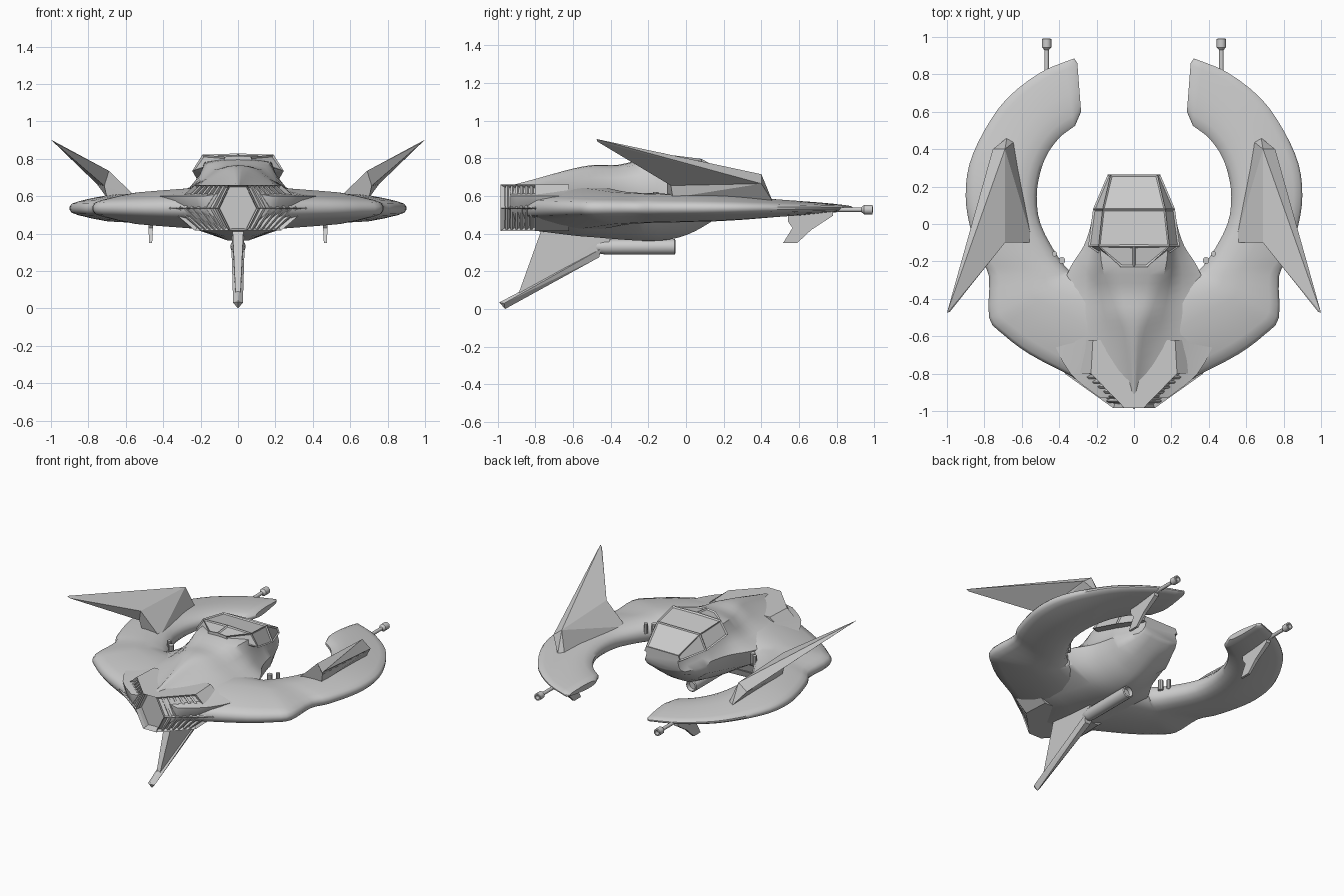
import bpy, bmesh, math
from mathutils import Vector as V

if "Cube" in bpy.data.objects:
    bpy.data.objects.remove(bpy.data.objects["Cube"])


def finish(name, bm, mirror=False, smooth=None):
    bmesh.ops.recalc_face_normals(bm, faces=bm.faces[:])
    me = bpy.data.meshes.new(name)
    bm.to_mesh(me)
    bm.free()
    ob = bpy.data.objects.new(name, me)
    bpy.context.collection.objects.link(ob)
    if smooth:
        me.shade_smooth()
        me.set_sharp_from_angle(angle=math.radians(smooth))
    if mirror:
        ob.modifiers.new("Mirror", 'MIRROR')
    return ob


def loft(rings):
    """Skin closed rings of equal length and cap both ends."""
    bm = bmesh.new()
    vs = [[bm.verts.new(p) for p in r] for r in rings]
    n = len(vs[0])
    for a, b in zip(vs, vs[1:]):
        for i in range(n):
            j = (i + 1) % n
            bm.faces.new((a[i], a[j], b[j], b[i]))
    bm.faces.new(vs[0])
    bm.faces.new(vs[-1])
    bmesh.ops.recalc_face_normals(bm, faces=bm.faces[:])
    return bm


def hull(bm, pts):
    vs = [bm.verts.new(p) for p in pts]
    res = bmesh.ops.convex_hull(bm, input=vs)
    bmesh.ops.delete(bm, geom=[v for v in res["geom_interior"] if isinstance(v, bmesh.types.BMVert)],
                     context='VERTS')


def resample(rows, k):
    """Catmull-Rom between parameter rows."""
    out = []
    for i in range(len(rows) - 1):
        p = [rows[max(0, min(len(rows) - 1, i + d))] for d in (-1, 0, 1, 2)]
        for s in range(k):
            t = s / k
            out.append([b + .5 * t * (c - a + t * (2*a - 5*b + 4*c - d + t * (3*(b - c) + d - a)))
                        for a, b, c, d in zip(*p)])
    return out + [rows[-1]]


def turned(name, x, z, profile, mirror, n=12):
    """Round part along y from (y, radius) pairs."""
    rings = [[(x + r * math.cos(i * math.tau / n), y, z + r * math.sin(i * math.tau / n))
              for i in range(n)] for y, r in profile]
    return finish(name, loft(rings), mirror, 35)


def mirrored_ring(half, y):
    """Half section from top centre to bottom centre -> whole ring."""
    return [(x, y, z) for x, z in half] + [(-x, y, z) for x, z in half[-2:0:-1]]


# Pincer arms: inner xy, outer xy, half thickness
arm = [(0, -.5, .2, -.88, .115), (.05, -.36, .36, -.80, .115), (.15, -.28, .56, -.695, .105),
       (.25, -.26, .70, -.59, .095), (.32, -.25, .775, -.5, .088), (.345, -.25, .775, -.28, .082),
       (.41, -.17, .83, -.17, .078), (.50, 0, .88, 0, .074), (.52, .15, .90, .15, .07),
       (.50, .28, .88, .32, .062), (.46, .38, .80, .5, .052), (.40, .46, .68, .67, .043),
       (.35, .5, .5, .81, .036), (.315, .525, .32, .885, .032)]
lens = [(0, .25), (.05, .62), (.16, .88), (.32, 1), (.5, .95), (.7, .75), (.88, .52), (.97, .35), (1, .12)]
lens += [(t, -h) for t, h in lens[::-1]]
rings = [[(ix + (ox - ix) * t, iy + (oy - iy) * t, .535 + h * th) for t, h in lens]
         for ix, iy, ox, oy, th in resample(arm, 3)]
rings.append([(.283 + .02 * t, .60 + .26 * t, .535 + h * .02) for t, h in lens])
finish("pincer_arm", loft(rings), True, 40)

# Central hull: y, roof half width, roof z, flank half width, belly z
body = [(-.93, .02, .655, .18, .425), (-.8, .03, .69, .34, .415), (-.6, .05, .745, .44, .39),
        (-.48, .09, .765, .43, .38), (-.36, .13, .765, .39, .37), (-.23, .17, .795, .34, .362),
        (-.12, .18, .80, .27, .365), (-.02, .17, .785, .235, .385), (.08, .155, .765, .213, .43),
        (.2, .13, .715, .165, .51), (.265, .12, .685, .135, .58)]
rings = []
for y, a, zt, b, zb in resample(body, 3):
    zm = min(.6, zt - .04) if y < .08 else max(.58, zb + .03)
    mix = lambda t, u: (a + (b - a) * t, zt + (zm - zt) * u)
    half = [(0, zt), (a * .5, zt - .004), (a, zt - .02), mix(.2, .42), mix(.5, .75), mix(1, 1),
            (b * .92, zm + (zb - zm) * .45), (b * .5, zm + (zb - zm) * .82), (b * .16, zb), (0, zb)]
    rings.append(mirrored_ring(half, y))
finish("hull", loft(rings), smooth=45)

# Framed canopy: y, roof half width, roof z, sill half width, sill z
rings = [mirrored_ring([(0, zt + .006), (a, zt), (b, zs), (0, zs - .03)], y) for y, a, zt, b, zs in
         [(-.23, .07, .81, .075, .79), (-.12, .19, .822, .245, .735), (.08, .168, .797, .219, .69),
          (.265, .125, .70, .14, .665)]]
bm = loft(rings)
bmesh.ops.dissolve_limit(bm, angle_limit=.09, verts=bm.verts[:], edges=bm.edges[:])
panes = [f for f in bm.faces if f.normal.z > .1 and f.calc_area() > .004]
bmesh.ops.inset_individual(bm, faces=panes, thickness=.012, depth=-.008)
finish("canopy", bm)

# Exhaust block with recessed vent panels
rings = [mirrored_ring([(0, .66), (t, .66), (m, .535), (t, .415), (0, .415)], y)
         for t, m, y in [(.05, .11, -.985), (.23, .37, -.80), (.22, .38, -.62)]]
bm = loft(rings)
vents = [f for f in bm.faces if len(f.verts) == 4 and abs(f.normal.x) > .2
         and f.calc_center_median().y < -.8]
mouth = [f for f in bm.faces if f.normal.y < -.99]
bmesh.ops.inset_individual(bm, faces=vents, thickness=.01, depth=-.02)
bmesh.ops.inset_individual(bm, faces=mouth, thickness=.012, depth=-.05)
finish("exhaust_block", bm)

# Vent slats
bm = bmesh.new()
for z in (.655, .42):
    e0, e1 = V((.055, -.98, z)), V((.23, -.80, z))
    m0, m1 = V((.11, -.98, .535)), V((.365, -.80, .535))
    nrm = (e1 - e0).cross(m0 - e0).normalized()
    if nrm.x < 0:
        nrm = -nrm
    for k in range(6):
        pts = []
        for t in ((k + .8) / 7, (k + 1.2) / 7):
            for p in (e0.lerp(e1, t), m0.lerp(m1, t)):
                pts += [p - nrm * .004, p - nrm * .025]
        hull(bm, pts)
finish("vent_slats", bm, True)

# Upper fins: swept blade on a wedge root
A, B, C, D = (.69, -.1, .735), (.69, .4, .715), (.755, .4, .665), (.715, -.08, .655)
bm = bmesh.new()
hull(bm, [A, B, C, D, (1, -.475, .902), (.985, -.47, .888)])
finish("upper_fin", bm, True)
bm = bmesh.new()
hull(bm, [A, B, C, D, (.54, -.1, .59), (.70, -.07, .59), (.64, .44, .57), (.68, .46, .57)])
finish("upper_fin_root", bm, True)

# Ventral fin: thin web with a thicker trailing spar
bm = bmesh.new()
hull(bm, [(s * w, y, z) for s in (-1, 1) for w, y, z in
          [(.03, -.76, .44), (.035, -.38, .42), (.03, -.42, .33), (.012, -.88, .07), (.012, -.9, .05)]])
finish("ventral_fin", bm)
bm = bmesh.new()
hull(bm, [(0, -.96, 0), (0, -.99, .035), (.026, -.965, .03), (-.026, -.965, .03),
          (.035, -.45, .32), (-.035, -.45, .32), (.02, -.46, .275), (-.02, -.46, .275)])
finish("ventral_spar", bm)

# Belly pod and its mount
turned("belly_pod", 0, .33, [(-.49, .022), (-.47, .034), (-.43, .041), (-.06, .041), (-.055, .034), (-.08, .028)], False, 16)

# Arm-tip guns with flared muzzles
turned("arm_gun", .467, .527, [(.76, .012), (.93, .012), (.945, .025), (.99, .025), (.991, .016), (.965, .014)], True)

# Small fins under the arm tips
bm = bmesh.new()
side = [(.515, .35), (.59, .35), (.665, .42), (.78, .495), (.78, .52), (.54, .52), (.54, .465), (.565, .43)]
finish("lower_fin", loft([[(.467 + s * (.008 + .05 * max(0, z - .35)), y, z) for y, z in side]
                          for s in (-1, 1)]), True)
bm.free()

# Small studs at the inner arm roots
bm = bmesh.new()
for p, r in (((.385, -.195, .58), .018), ((.425, -.16, .585), .014)):
    res = bmesh.ops.create_cone(bm, cap_ends=True, segments=10, radius1=r, radius2=r, depth=.07)
    bmesh.ops.translate(bm, verts=res["verts"], vec=p)
finish("root_stud", bm, True, 35)
